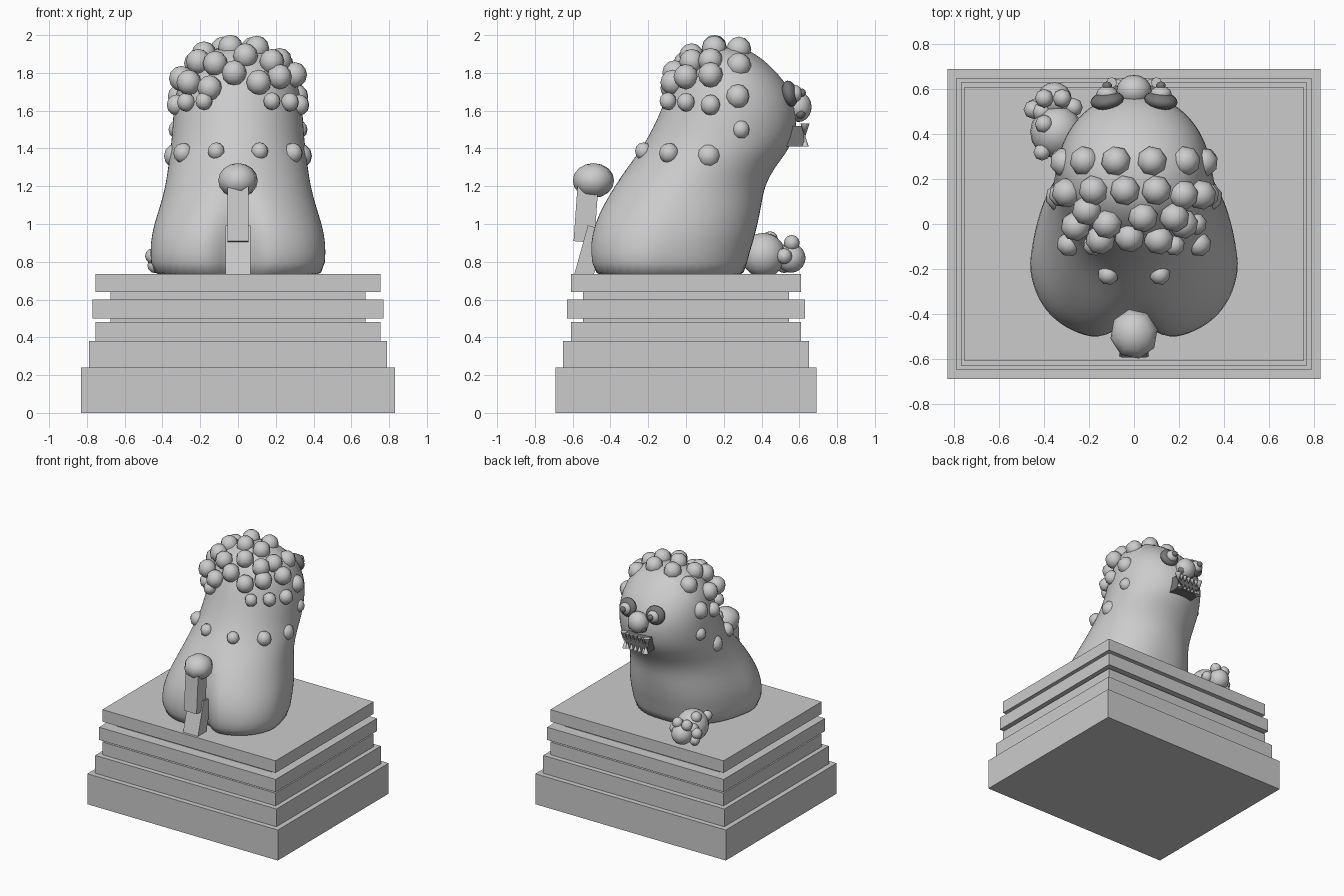
import bpy, bmesh, math
from mathutils import Matrix, Vector, Euler

if "Cube" in bpy.data.objects:
    bpy.data.objects.remove(bpy.data.objects["Cube"])

dark = bpy.data.materials.new("dark_stone")
dark.diffuse_color = (0.18, 0.18, 0.18, 1)
dark.use_nodes = True
dark.node_tree.nodes["Principled BSDF"].inputs["Base Color"].default_value = dark.diffuse_color


def finish(name, bm, mat=None, angle=60):
    bmesh.ops.recalc_face_normals(bm, faces=bm.faces[:])
    me = bpy.data.meshes.new(name)
    bm.to_mesh(me)
    bm.free()
    ob = bpy.data.objects.new(name, me)
    bpy.context.collection.objects.link(ob)
    if mat:
        me.materials.append(mat)
    bpy.ops.object.select_all(action='DESELECT')
    ob.select_set(True)
    bpy.context.view_layer.objects.active = ob
    bpy.ops.object.shade_smooth_by_angle(angle=math.radians(angle))
    return ob


def place(loc, size, rot=(0, 0, 0)):
    return Matrix.LocRotScale(Vector(loc), Euler(rot), Vector(size))


def box(name, loc, size, rot=(0, 0, 0), mat=None):
    bm = bmesh.new()
    bmesh.ops.create_cube(bm, size=1, matrix=place(loc, size, rot))
    return finish(name, bm, mat, 30)


def balls(name, items, seg=8, rings=6, mat=None):
    """items: (location, radii, rotation)"""
    bm = bmesh.new()
    for loc, r, rot in items:
        bmesh.ops.create_uvsphere(bm, u_segments=seg, v_segments=rings, radius=1,
                                  matrix=place(loc, r, rot))
    return finish(name, bm, mat)


# stepped pedestal: half x, half y, bottom, top
for i, (hx, hy, z0, z1) in enumerate([
        (.83, .69, 0, .24), (.79, .65, .24, .38), (.755, .61, .38, .48),
        (.675, .545, .48, .50), (.77, .63, .50, .60), (.675, .545, .60, .64),
        (.755, .61, .64, .735)]):
    box(f"pedestal_tier_{i + 1}", (0, 0, (z0 + z1) / 2), (2 * hx, 2 * hy, z1 - z0))

# seated body and head, lofted: z, back y, front y, half width
slices = [(.68, -.49, .31, .43), (.80, -.52, .32, .452), (.90, -.525, .355, .455),
          (1.0, -.505, .38, .44), (1.1, -.46, .40, .41), (1.2, -.395, .415, .385),
          (1.3, -.31, .47, .37), (1.38, -.25, .535, .36), (1.46, -.20, .575, .35),
          (1.56, -.15, .59, .345), (1.66, -.11, .575, .335), (1.76, -.065, .52, .31),
          (1.84, -.015, .445, .265), (1.9, .05, .37, .20), (1.94, .12, .29, .10)]
N = 48
bm = bmesh.new()
loops = []
for z, yb, yf, hx in slices:
    low = max(0, min(1, (1.25 - z) / .4))      # 1 at the haunches, 0 above
    power = 2 / (2 + .6 * low)
    loop = []
    for k in range(N):
        t = 2 * math.pi * k / N
        c, s = math.cos(t), math.sin(t)
        c = math.copysign(abs(c) ** power, c)
        s = math.copysign(abs(s) ** power, s)
        x = hx * c * (1 - .2 * low * max(-.2, s))
        y = (yb + yf) / 2 + (yf - yb) / 2 * s
        if s < 0:                              # crease between the haunches
            y += .13 * low * math.exp(-(x / .085) ** 2)
        loop.append(bm.verts.new((x, y, z)))
    loops.append(loop)
for a, b in zip(loops, loops[1:]):
    for k in range(N):
        bm.faces.new((a[k], a[(k + 1) % N], b[(k + 1) % N], b[k]))
bm.faces.new(loops[0][::-1])
bm.faces.new(loops[-1])
body = finish("body_and_head", bm, None, 80)
body.modifiers.new("smooth", 'SUBSURF').levels = 1

# mane curls over the crown
crown = [(-.08, .28, 1.925), (.08, .28, 1.925), (-.22, .28, 1.85), (.23, .28, 1.84),
         (-.04, .15, 1.935), (.1, .15, 1.93), (-.18, .15, 1.9), (.22, .13, 1.865),
         (-.3, .14, 1.77), (.3, .13, 1.79), (.04, .03, 1.89), (.18, .03, 1.86),
         (-.21, .06, 1.86), (-.12, .0, 1.85), (-.02, -.06, 1.8), (.11, -.07, 1.75),
         (-.15, -.07, 1.72), (.22, .0, 1.78), (-.26, -.01, 1.75)]
balls("crown_curls", [(p, (.067,) * 3, (0, 0, .2)) for p in crown])

# mane curls on the sides and shoulders, mirrored
sides = [(.31, .275, 1.675, .065), (.32, .29, 1.5, .05), (.325, .13, 1.63, .055),
         (.275, .0, 1.645, .05), (.18, -.095, 1.65, .047), (.33, .12, 1.36, .065),
         (.29, -.09, 1.375, .055), (.115, -.225, 1.385, .047)]
balls("side_curls", [((m * x, y, z), (r, r, r), (0, 0, .3))
                     for x, y, z, r in sides for m in (-1, 1)])

# eyes with dark sockets
balls("eye_sockets", [((m * .12, .55, 1.69), (.075, .04, .07), (.2, 0, -.15 * m))
                      for m in (-1, 1)], 16, 10, dark)
balls("eyeballs", [((m * .12, .58, 1.69), (.048, .035, .045), (0, 0, 0)) for m in (-1, 1)], 12, 8)
balls("pupils", [((m * .12, .615, 1.695), (.022, .02, .022), (0, 0, 0)) for m in (-1, 1)], 10, 6, dark)

# nose and nostrils
balls("nose", [((0, .595, 1.62), (.078, .07, .08), (0, 0, 0))], 16, 10)
balls("nostrils", [((m * .045, .605, 1.585), (.032, .03, .03), (0, 0, 0)) for m in (-1, 1)], 10, 6, dark)

# mouth with two rows of teeth and outer fangs
box("mouth", (0, .56, 1.465), (.2, .13, .11), mat=dark)
bm = bmesh.new()


def tooth(x, z, r, h, up):
    bmesh.ops.create_cone(bm, cap_ends=True, segments=8, radius1=r, radius2=0, depth=h,
                          matrix=place((x, .63, z), (1, 1, 1), (0 if up else math.pi, 0, 0)))


for i in range(5):
    tooth(-.07 + .035 * i, 1.5, .015, .05, False)
    tooth(-.07 + .035 * i, 1.435, .014, .045, True)
for m in (-1, 1):
    tooth(m * .1, 1.495, .024, .075, False)
    tooth(m * .09, 1.44, .02, .06, True)
finish("teeth", bm, None, 50)

# tail: two leaning blocks and a tuft
box("tail_base", (0, -.51, .84), (.13, .1, .29), (-.27, 0, 0))
box("tail_shaft", (0, -.53, 1.05), (.11, .11, .29), (-.07, 0, 0))
balls("tail_tuft", [((0, -.49, 1.23), (.107, .112, .092), (0, 0, .2))], 8, 8)

# carved ball with knobs, held at one front paw
balls("carved_ball", [((-.345, .41, .835), (.118,) * 3, (0, 0, 0)),
                      ((-.355, .555, .82), (.078,) * 3, (0, 0, 0))], 16, 10)
knobs = [(-.45, .51), (-.40, .56), (-.32, .56), (-.27, .52)]
balls("ball_knobs",
      [((x, y, .90 if i % 3 else .83), (.042,) * 3, (0, 0, 0)) for i, (x, y) in enumerate(knobs)]
      + [((-.40, .445, .92), (.042,) * 3, (0, 0, 0)), ((-.41, .32, .89), (.038,) * 3, (0, 0, 0)),
         ((-.41, .5, .85), (.045,) * 3, (0, 0, 0)), ((-.44, .52, .78), (.04,) * 3, (0, 0, 0))])
